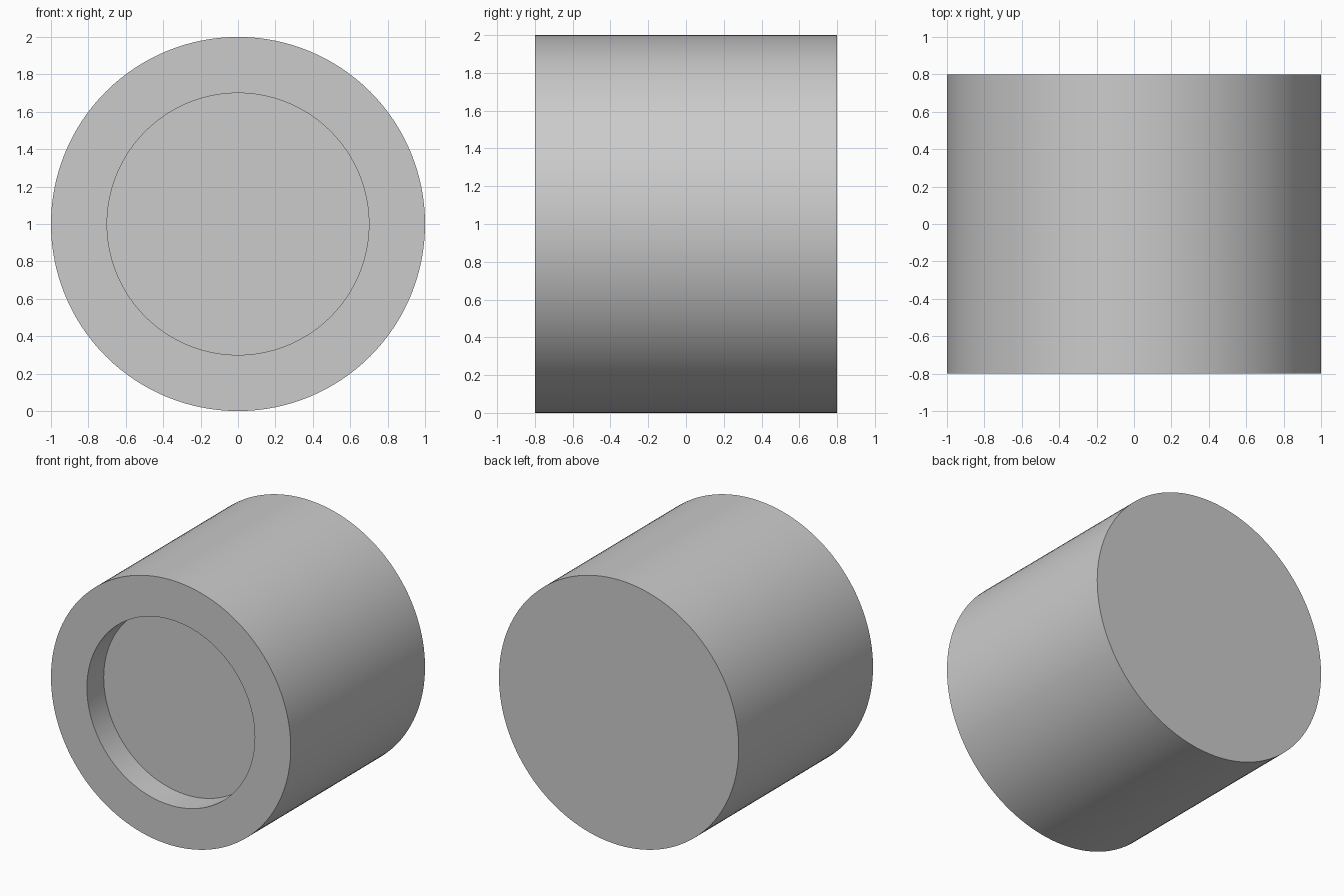
import bpy, bmesh
from math import cos, sin, tau, radians

if "Cube" in bpy.data.objects:
    bpy.data.objects.remove(bpy.data.objects["Cube"])

SEGMENTS = 128
CENTRE_Z = 1.0

# Profile (radius, y): back edge, front edge, recess rim, recess floor
PROFILE = [(1.0, 0.8), (1.0, -0.8), (0.7, -0.8), (0.7, -0.6)]


def ring(bm, radius, y):
    return [bm.verts.new((radius * cos(tau * i / SEGMENTS), y,
                          CENTRE_Z + radius * sin(tau * i / SEGMENTS)))
            for i in range(SEGMENTS)]


bm = bmesh.new()
rings = [ring(bm, r, y) for r, y in PROFILE]

# Outer wall, front rim and recess wall
for a, b in zip(rings, rings[1:]):
    for i in range(SEGMENTS):
        j = (i + 1) % SEGMENTS
        bm.faces.new((a[i], a[j], b[j], b[i]))

# Closed back and recess floor
bm.faces.new(rings[0])
bm.faces.new(rings[-1])
bmesh.ops.recalc_face_normals(bm, faces=bm.faces)

mesh = bpy.data.meshes.new("recessed_drum")
bm.to_mesh(mesh)
bm.free()
drum = bpy.data.objects.new("recessed_drum", mesh)
bpy.context.collection.objects.link(drum)

# Smooth round walls, sharp rims
bpy.context.view_layer.objects.active = drum
drum.select_set(True)
bpy.ops.object.shade_smooth_by_angle(angle=radians(30))
